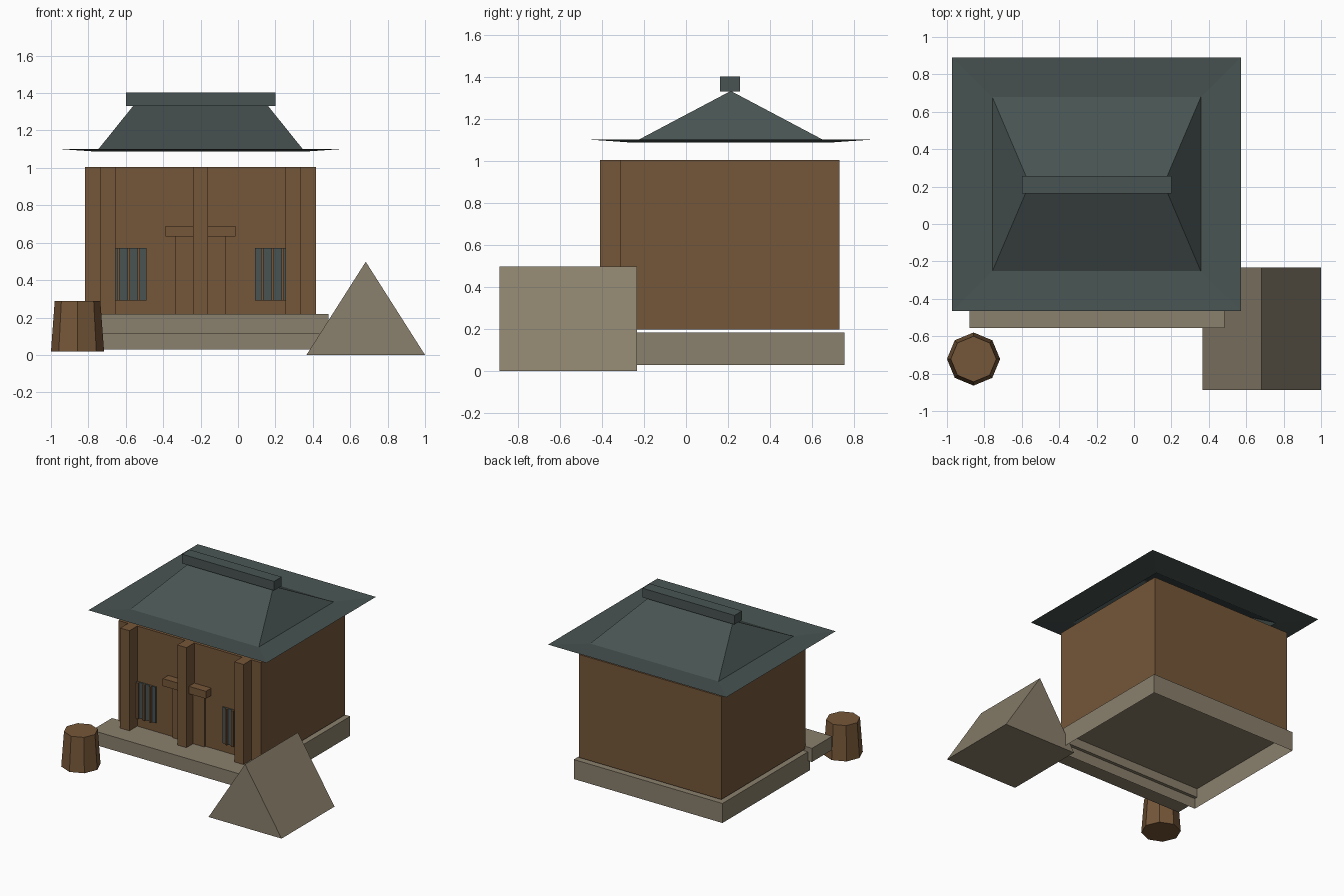
import bpy, bmesh, math
from mathutils import Matrix

if "Cube" in bpy.data.objects:
    bpy.data.objects.remove(bpy.data.objects["Cube"])


def srgb(hexcode):
    vals = [int(hexcode[i:i + 2], 16) / 255 for i in (0, 2, 4)]
    return [((c + 0.055) / 1.055) ** 2.4 if c > 0.04 else c / 12.92 for c in vals] + [1]


def material(name, hexcode):
    m = bpy.data.materials.new(name)
    m.diffuse_color = srgb(hexcode)
    m.use_nodes = True
    m.node_tree.nodes["Principled BSDF"].inputs["Base Color"].default_value = m.diffuse_color
    return m


WOOD = material("brown wood", "755638")
STONE = material("grey stone", "8A806C")
SLATE = material("dark slate", "485452")


def finish(name, bm, mat):
    mesh = bpy.data.meshes.new(name)
    bm.to_mesh(mesh)
    bm.free()
    mesh.materials.append(mat)
    ob = bpy.data.objects.new(name, mesh)
    bpy.context.collection.objects.link(ob)
    return ob


def box(name, xs, ys, zs, mat, open_bottom=False):
    bm = bmesh.new()
    bmesh.ops.create_cube(bm, size=1)
    for v in bm.verts:
        v.co = [r[0] if c < 0 else r[1] for c, r in zip(v.co, (xs, ys, zs))]
    if open_bottom:
        bm.normal_update()
        low = [f for f in bm.faces if f.normal.z < -0.5]
        bmesh.ops.delete(bm, geom=low, context='FACES_ONLY')
    return finish(name, bm, mat)


CX, CY = -0.2, 0.213  # centre of the house

# Plinth (hollow underneath), porch slab and walls
box("plinth", (CX - 0.645, CX + 0.645), (-0.33, 0.755), (0.03, 0.183), STONE, True)
box("porch", (-0.88, 0.483), (-0.555, -0.305), (0.113, 0.22), STONE)
box("walls", (CX - 0.618, CX + 0.618), (-0.313, 0.73), (0.197, 1.005), WOOD)

# Front posts
for i, dx in enumerate((-0.495, 0, 0.495)):
    box(f"post_{i + 1}", (CX + dx - 0.04, CX + dx + 0.04), (-0.41, -0.313), (0.2, 1.005), WOOD)

# Door and the beam above it
box("door", (CX - 0.137, CX + 0.137), (-0.328, -0.31), (0.2, 0.635), WOOD)
box("door_beam", (CX - 0.187, CX + 0.187), (-0.38, -0.313), (0.632, 0.69), WOOD)

# Barred windows
for side, wx in (("left", CX - 0.385), ("right", CX + 0.385)):
    box(f"{side}_window", (wx - 0.095, wx + 0.095), (-0.322, -0.31), (0.29, 0.573), SLATE)
    for i in (-1, 0, 1):
        bx = wx + i * 0.055
        box(f"{side}_window_bar_{i + 2}", (bx - 0.007, bx + 0.007), (-0.338, -0.31),
            (0.29, 0.573), WOOD)

# Roof sheet: upturned eave, hipped slope, ridge line (half x, half y, z per ring)
bm = bmesh.new()
rings = []
for hx, hy, z in ((0.773, 0.678, 1.102), (0.557, 0.465, 1.087), (0.36, 0.002, 1.332)):
    rings.append([bm.verts.new((CX + sx * hx, CY + sy * hy, z))
                  for sx, sy in ((-1, -1), (1, -1), (1, 1), (-1, 1))])
for a, b in zip(rings, rings[1:]):
    for i in range(4):
        j = (i + 1) % 4
        bm.faces.new((a[i], a[j], b[j], b[i]))
finish("roof", bm, SLATE)
box("roof_ridge", (CX - 0.4, CX + 0.4), (0.162, 0.256), (1.33, 1.402), SLATE)

# Stump: tapered eight-sided block
bm = bmesh.new()
bmesh.ops.create_cone(bm, cap_ends=True, segments=8, radius1=0.142, radius2=0.122,
                      depth=0.272, matrix=Matrix.Translation((-0.858, -0.722, 0.153)))
finish("stump", bm, WOOD)

# Tent-shaped stone block: extruded triangle
bm = bmesh.new()
tri = [bm.verts.new(p) for p in ((0.366, -0.888, 0), (1, -0.888, 0), (0.683, -0.888, 0.498))]
face = bm.faces.new(tri)
ext = bmesh.ops.extrude_face_region(bm, geom=[face], use_keep_orig=True)
for v in ext["geom"]:
    if isinstance(v, bmesh.types.BMVert):
        v.co.y = -0.232
bmesh.ops.recalc_face_normals(bm, faces=bm.faces[:])
finish("wedge_block", bm, STONE)
